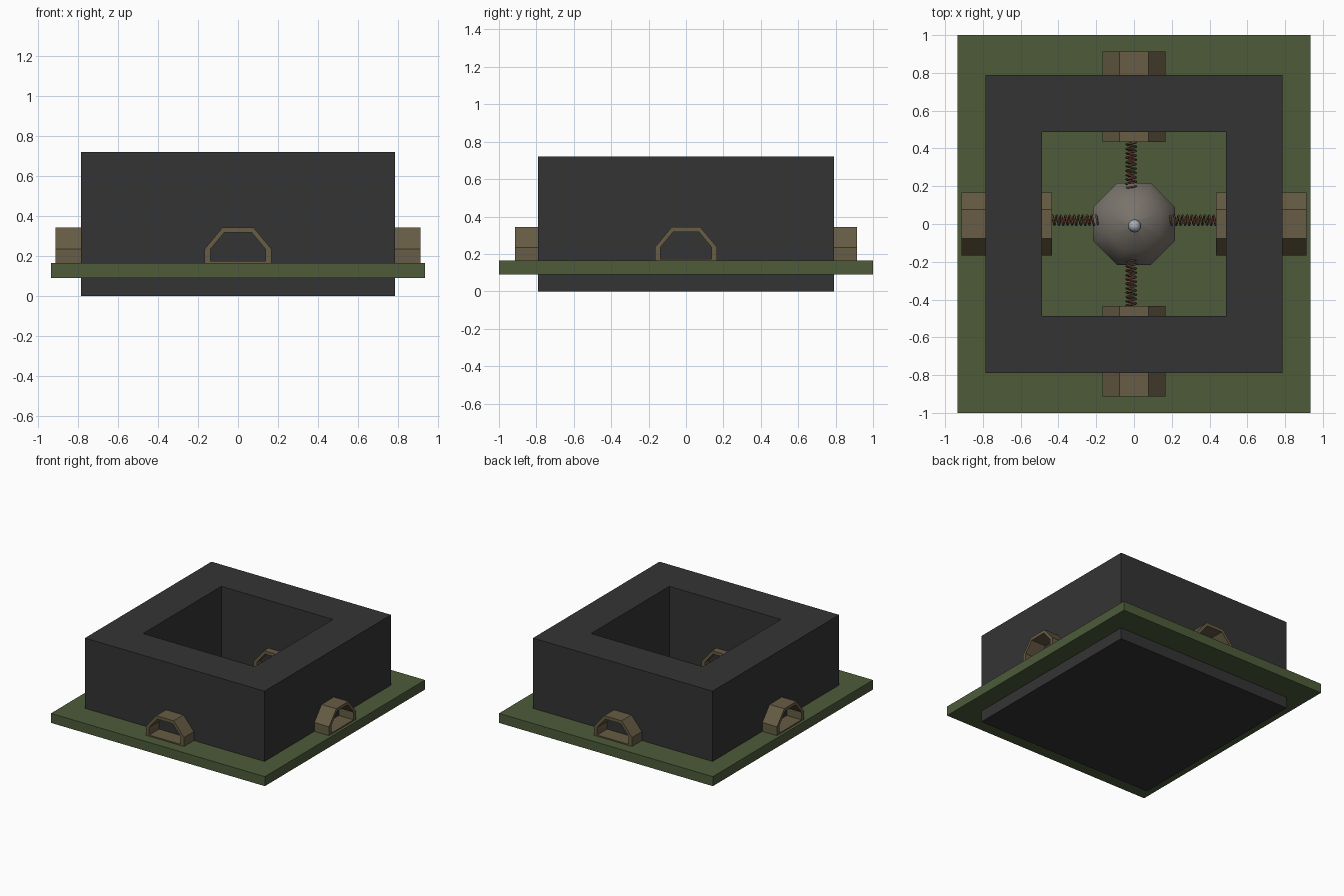
import bpy, bmesh, math
from mathutils import Matrix

if "Cube" in bpy.data.objects:
    bpy.data.objects.remove(bpy.data.objects["Cube"])


def mat(name, rgb):
    m = bpy.data.materials.new(name)
    m.diffuse_color = (*rgb, 1)
    m.use_nodes = True
    m.node_tree.nodes["Principled BSDF"].inputs["Base Color"].default_value = m.diffuse_color
    return m


STONE = mat("dark_stone", (0.034, 0.034, 0.034))
GRASS = mat("green", (0.075, 0.105, 0.042))
WOOD = mat("tan", (0.135, 0.107, 0.058))
RUST = mat("rust", (0.12, 0.05, 0.03))
ROCK = mat("warm_grey", (0.19, 0.17, 0.145))
KNOB = mat("light_grey", (0.4, 0.42, 0.45))


def finish(name, bm, material):
    bmesh.ops.recalc_face_normals(bm, faces=bm.faces)
    me = bpy.data.meshes.new(name)
    bm.to_mesh(me)
    bm.free()
    me.materials.append(material)
    ob = bpy.data.objects.new(name, me)
    bpy.context.collection.objects.link(ob)
    return ob


def box(name, hx, hy, z0, z1, material):
    bm = bmesh.new()
    bmesh.ops.create_cube(bm, size=1)
    bmesh.ops.scale(bm, vec=(2 * hx, 2 * hy, z1 - z0), verts=bm.verts)
    bmesh.ops.translate(bm, vec=(0, 0, (z0 + z1) / 2), verts=bm.verts)
    return finish(name, bm, material)


def ring_prism(name, outer, inner, t0, t1, place, material):
    """Extrude the band between two matching closed profiles from t0 to t1."""
    bm = bmesh.new()
    n = len(outer)
    o0, i0, o1, i1 = [[bm.verts.new(place(a, b, t)) for a, b in prof]
                      for t in (t0, t1) for prof in (outer, inner)]
    for k in range(n):
        j = (k + 1) % n
        for p, q in ((o0, i0), (i0, i1), (i1, o1), (o1, o0)):
            bm.faces.new((p[k], p[j], q[j], q[k]))
    return finish(name, bm, material)


def rect(hx, hy):
    return [(-hx, -hy), (hx, -hy), (hx, hy), (-hx, hy)]


# Foundation, green plate and square wall
box("foundation", 0.785, 0.79, 0, 0.09, STONE)
box("green_plate", 0.935, 1.0, 0.09, 0.165, GRASS)
ring_prism("square_wall", rect(0.785, 0.79), rect(0.488, 0.488), 0.165, 0.72,
           lambda a, b, t: (a, b, t), STONE)

# Four faceted tunnels through the wall, each with a coil inside
outer = [(-0.167, 0.16), (0.167, 0.16), (0.167, 0.235), (0.077, 0.343),
         (-0.077, 0.343), (-0.167, 0.235)]
inner = [(-0.137, 0.174), (0.137, 0.174), (0.137, 0.235), (0.068, 0.318),
         (-0.068, 0.318), (-0.137, 0.235)]
for side, offset in (("right", 0.02), ("back", 0.015), ("left", -0.02), ("front", -0.015)):
    angle = {"right": 0, "back": 90, "left": 180, "front": 270}[side]
    turn = Matrix.Rotation(math.radians(angle), 4, 'Z')
    tunnel = ring_prism(side + "_tunnel", outer, inner, 0.433, 0.913,
                        lambda a, b, t: (t, a, b), WOOD)
    tunnel.matrix_world = turn

    cu = bpy.data.curves.new(side + "_coil", 'CURVE')
    cu.dimensions = '3D'
    cu.bevel_depth = 0.006
    cu.bevel_resolution = 0
    turns, per = 16, 10
    sp = cu.splines.new('POLY')
    sp.points.add(turns * per)
    for i, p in enumerate(sp.points):
        a = 2 * math.pi * i / per
        p.co = (0.12 + 0.37 * i / (turns * per), offset + 0.026 * math.cos(a),
                0.225 + 0.026 * math.sin(a), 1)
    cu.materials.append(RUST)
    coil = bpy.data.objects.new(side + "_coil", cu)
    bpy.context.collection.objects.link(coil)
    coil.matrix_world = turn

# Eight-sided central dome
bm = bmesh.new()
rings = []
for r, z in ((0.235, 0.16), (0.235, 0.21), (0.15, 0.30), (0.03, 0.39)):
    rings.append([bm.verts.new((r * math.cos(math.pi / 8 + k * math.pi / 4),
                                r * math.sin(math.pi / 8 + k * math.pi / 4), z))
                  for k in range(8)])
for lo, hi in zip(rings, rings[1:]):
    for k in range(8):
        j = (k + 1) % 8
        bm.faces.new((lo[k], lo[j], hi[j], hi[k]))
bm.faces.new(rings[0])
bm.faces.new(rings[-1])
dome = finish("central_dome", bm, ROCK)

# Small knob on the dome
bm = bmesh.new()
bmesh.ops.create_uvsphere(bm, u_segments=10, v_segments=6, radius=0.034,
                          matrix=Matrix.Translation((0.003, -0.01, 0.395)))
knob = finish("dome_knob", bm, KNOB)

for ob in (dome, knob):
    bpy.ops.object.select_all(action='DESELECT')
    ob.select_set(True)
    bpy.context.view_layer.objects.active = ob
    bpy.ops.object.shade_smooth_by_angle(angle=math.radians(50))
